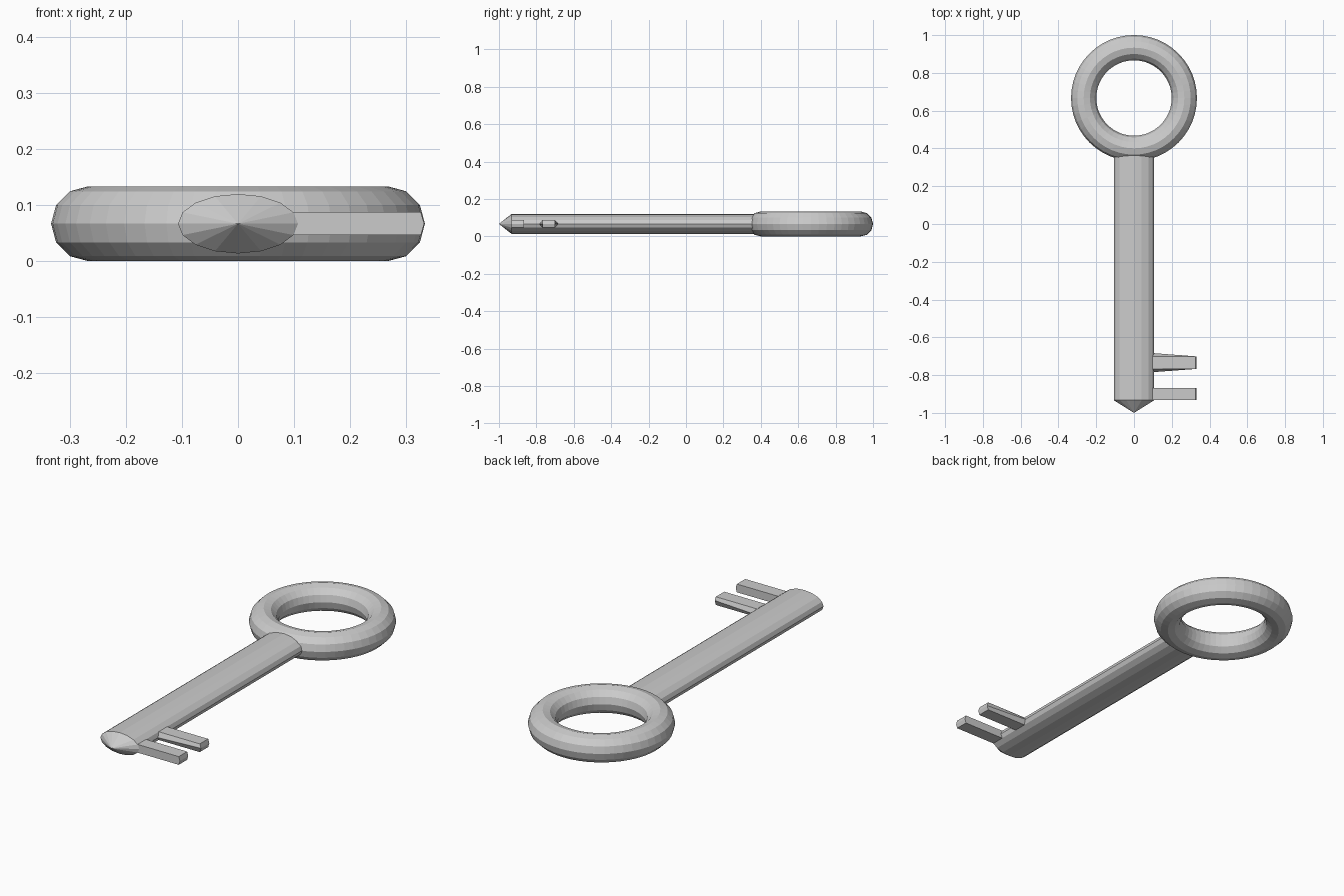
import bpy, bmesh
from math import pi, cos, sin

if "Cube" in bpy.data.objects:
    bpy.data.objects.remove(bpy.data.objects["Cube"])

ZC = 0.067  # mid-height of the key


def make_object(name, bm):
    bmesh.ops.recalc_face_normals(bm, faces=bm.faces[:])
    mesh = bpy.data.meshes.new(name)
    bm.to_mesh(mesh)
    bm.free()
    obj = bpy.data.objects.new(name, mesh)
    bpy.context.collection.objects.link(obj)
    return obj


# Ring handle
bpy.ops.mesh.primitive_torus_add(
    major_segments=48, minor_segments=12, major_radius=0.2665,
    minor_radius=0.0668, location=(0, 0.667, ZC))
bpy.context.object.name = bpy.context.object.data.name = "bow_ring"

# Oval shaft with a pointed tip
SIDES = 16
bm = bmesh.new()
rings = []
for y in (-0.933, 0.40):
    rings.append([bm.verts.new((0.107 * cos(2 * pi * i / SIDES), y,
                                ZC + 0.053 * sin(2 * pi * i / SIDES)))
                  for i in range(SIDES)])
tip = bm.verts.new((0, -1, ZC))
for i in range(SIDES):
    j = (i + 1) % SIDES
    bm.faces.new((rings[0][i], rings[0][j], rings[1][j], rings[1][i]))
    bm.faces.new((tip, rings[0][j], rings[0][i]))
bm.faces.new(rings[1])
make_object("shaft", bm)


# Teeth: six-sided bars whose side ridge fades out towards a blunt end
def tooth(name, y, bulge):
    w, h = 0.033, 0.0205
    bm = bmesh.new()
    loops = []
    for x, nose, b in ((0.08, 0, bulge), (0.326, 0.006, 0)):
        profile = ((-w, -h), (w, -h), (w + b, 0), (w, h), (-w, h), (-w - b, 0))
        loops.append([bm.verts.new((x + (nose if dz == 0 else 0), y + dy, ZC + dz))
                      for dy, dz in profile])
    root, end = loops
    for i in range(6):
        j = (i + 1) % 6
        bm.faces.new((root[i], root[j], end[j], end[i]))
    bm.faces.new(root)
    bm.faces.new((end[0], end[1], end[2], end[5]))
    bm.faces.new((end[5], end[2], end[3], end[4]))
    make_object(name, bm)


tooth("tip_tooth", -0.9, 0)
tooth("inner_tooth", -0.734, 0.019)
